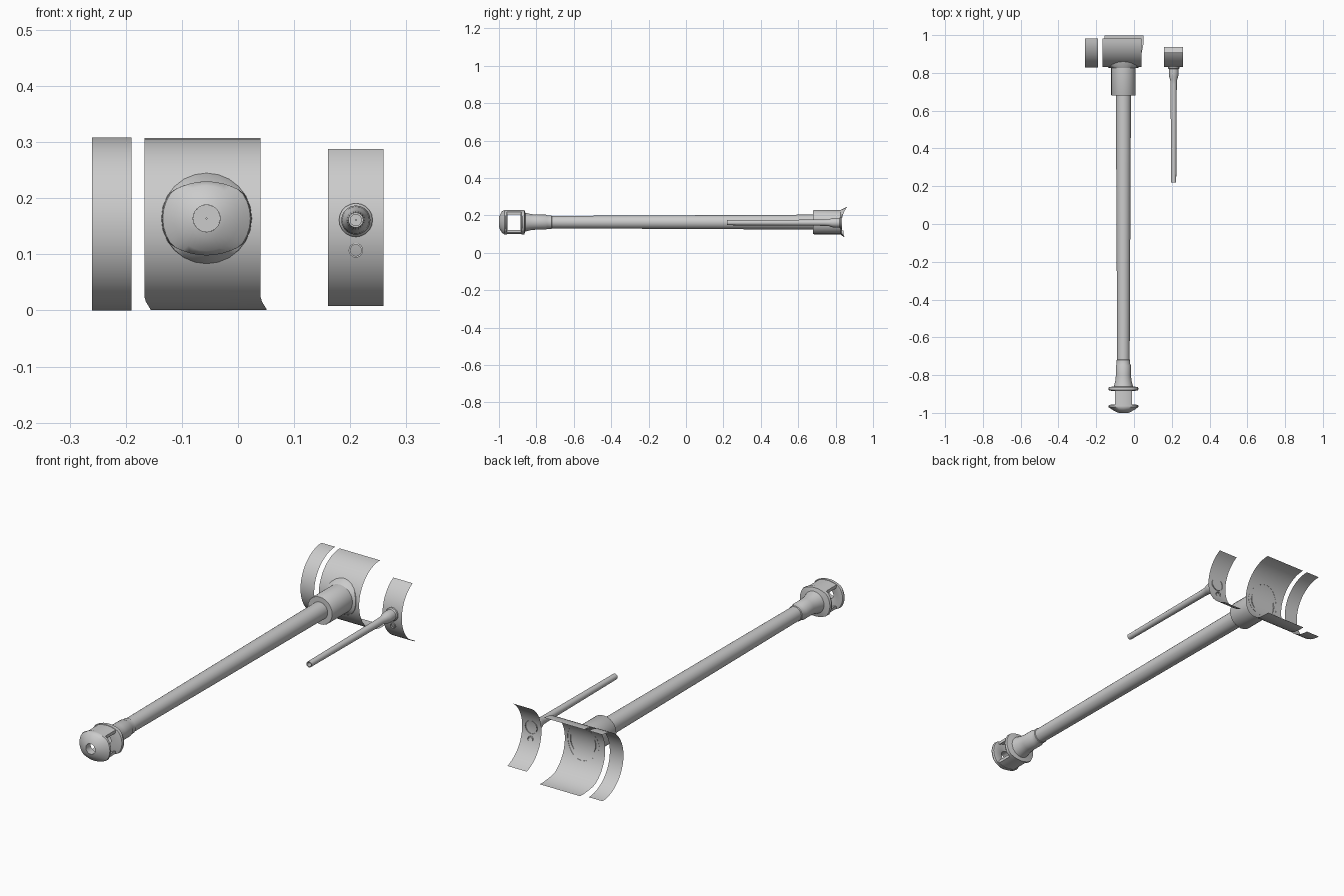
import bpy, bmesh, math

if "Cube" in bpy.data.objects:
    bpy.data.objects.remove(bpy.data.objects["Cube"])

grey = bpy.data.materials.new("light grey metal")
grey.diffuse_color = (0.6, 0.6, 0.6, 1)
grey.use_nodes = True
grey.node_tree.nodes["Principled BSDF"].inputs["Base Color"].default_value = grey.diffuse_color

GX, GZ = -0.056, 0.164       # main barrel axis
CX, CZ = 0.21, 0.161         # small barrel axis
ARC_Y, ARC_Z, ARC_R = 0.983, 0.154, 0.153   # curved plate centre and radius


def finish(name, bm, angle=35, recalc=True):
    if recalc:
        bmesh.ops.recalc_face_normals(bm, faces=bm.faces)
    me = bpy.data.meshes.new(name)
    bm.to_mesh(me)
    bm.free()
    me.materials.append(grey)
    ob = bpy.data.objects.new(name, me)
    bpy.context.collection.objects.link(ob)
    bpy.ops.object.select_all(action='DESELECT')
    ob.select_set(True)
    bpy.context.view_layer.objects.active = ob
    bpy.ops.object.shade_smooth_by_angle(angle=math.radians(angle))
    return ob


def lathe(name, x, z, profile, sides=24, warp=None, closed=False):
    """Turn (radius, y) points around an axis along y."""
    bm = bmesh.new()
    rings = []
    for r, y in profile:
        ring = []
        for i in range(sides):
            a = 2 * math.pi * i / sides
            p = (r * math.cos(a), y, r * math.sin(a))
            if warp:
                p = warp(*p)
            ring.append(bm.verts.new((x + p[0], p[1], z + p[2])))
        rings.append(ring)
    pairs = list(zip(rings, rings[1:]))
    if closed:
        pairs.append((rings[-1], rings[0]))
    for a, b in pairs:
        for i in range(sides):
            j = (i + 1) % sides
            bm.faces.new((a[i], a[j], b[j], b[i]))
    return finish(name, bm)


def plate(name, x0, x1, a0, a1, r, skew=0.0, steps=24):
    """Thin plate bent around the x axis; angle 0 faces front, positive is up."""
    bm = bmesh.new()
    rows = []
    for i in range(steps + 1):
        a = math.radians(a0 + (a1 - a0) * i / steps)
        y, z = ARC_Y - r * math.cos(a), ARC_Z + r * math.sin(a)
        s = skew * min(1, max(0, (0.02 - z) / 0.018))
        rows.append([bm.verts.new((x + s, y, z)) for x in (x0, x1)])
    for p, q in zip(rows, rows[1:]):
        bm.faces.new((p[0], p[1], q[1], q[0]))
    return finish(name, bm, recalc=False)


def plate_y(z, r=ARC_R):
    return ARC_Y - math.sqrt(max(0, r * r - (z - ARC_Z) ** 2))


# Curved shield plates
plate("left_plate", -0.26, -0.19, -90, 90, 0.154)
plate("main_plate", -0.167, 0.04, -96, 90, ARC_R, skew=0.011)
plate("right_plate", 0.16, 0.259, -73, 61, ARC_R)

# Main barrel with muzzle collar and flared neck
lathe("barrel", GX, GZ, [(0.04, 0.70), (0.033, -0.72)])
lathe("barrel_neck", GX, GZ, [
    (0.03, -0.715), (0.036, -0.72), (0.036, -0.742), (0.040, -0.75),
    (0.040, -0.80), (0.043, -0.83), (0.052, -0.865)])
lathe("barrel_sleeve", GX, GZ, [(0.035, 0.68), (0.063, 0.68), (0.065, 0.684), (0.065, 0.835)])


# Flange that follows the curve of the main plate
def hug(x, y, z):
    if math.hypot(x, z) > 0.07:
        y = plate_y(GZ + z) - 0.003 + y
    return x, y, z


lathe("barrel_flange", GX, GZ, [(0.065, 0.826), (0.080, 0.0), (0.081, 0.004)], 24, hug)


# Muzzle brake: two baffles trimmed above and below, joined by bridges
def trim(x, y, z):
    limit = 0.066 - 4.5 * x * x
    return x, y, max(-limit, min(limit, z))


lathe("front_baffle", GX, GZ, [
    (0.024, -0.965), (0.024, -1.0), (0.034, -0.997), (0.058, -0.984),
    (0.078, -0.970), (0.080, -0.964), (0.076, -0.958), (0.055, -0.955)],
    32, trim, closed=True)
lathe("rear_baffle", GX, GZ, [
    (0.024, -0.87), (0.024, -0.885), (0.055, -0.885), (0.077, -0.880),
    (0.080, -0.873), (0.077, -0.864), (0.045, -0.858)],
    32, trim, closed=True)
lathe("muzzle_bore", GX, GZ, [(0.024, -0.872), (0.024, -0.80), (0.001, -0.80)])

for side, name in ((1, "upper_bridge"), (-1, "lower_bridge")):
    bm = bmesh.new()
    rows = []
    for y in (-0.965, -0.875):
        top, low = [], []
        for i in range(9):
            x = -0.045 + 0.09 * i / 8
            top.append(bm.verts.new((GX + x, y, GZ + side * (0.064 - 4.5 * x * x))))
            low.append(bm.verts.new((GX + x, y, GZ + side * (0.052 - 5.5 * x * x))))
        rows.append(top + low[::-1])
    n = len(rows[0])
    for i in range(n):
        j = (i + 1) % n
        bm.faces.new((rows[0][i], rows[0][j], rows[1][j], rows[1][i]))
    finish(name, bm)

# Small barrel with hollow tip and stepped base
lathe("small_barrel", CX, CZ, [
    (0.001, 0.25), (0.010, 0.25), (0.010, 0.22), (0.0135, 0.22), (0.0165, 0.74),
    (0.0185, 0.765), (0.024, 0.78), (0.026, 0.80), (0.026, 0.82),
    (0.030, 0.825), (0.030, 0.835)], 20)

# Sight port below the small barrel
port_y = plate_y(0.107)
lathe("sight_port", CX, 0.107, [
    (0.013, port_y + 0.004), (0.013, port_y - 0.006),
    (0.010, port_y - 0.006), (0.010, port_y + 0.002)], 16)
